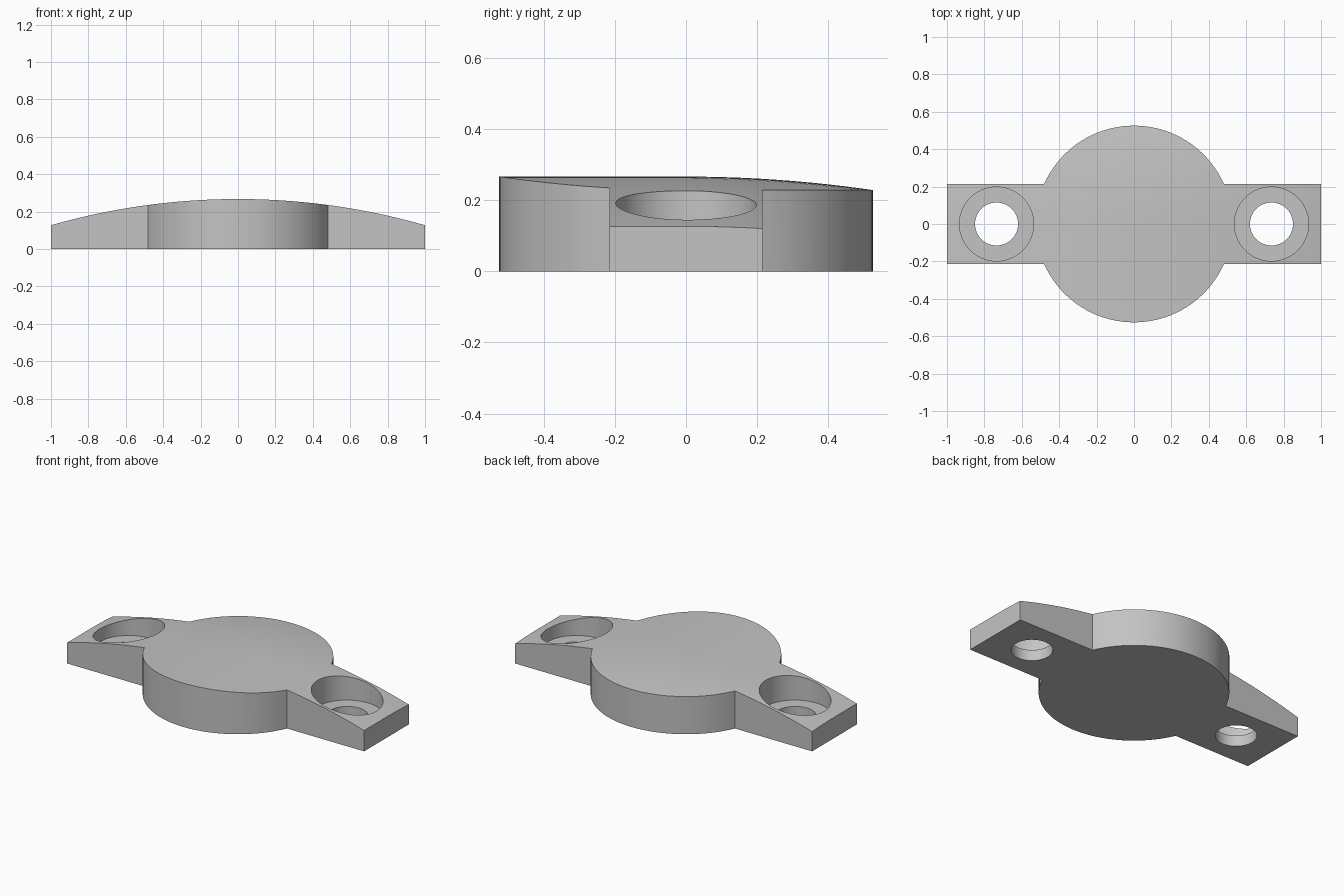
import bpy
import bmesh
import math

if "Cube" in bpy.data.objects:
    bpy.data.objects.remove(bpy.data.objects["Cube"], do_unlink=True)

DISC_R, ARM = 0.526, 0.215      # disc radius, half width of the arms
CROWN_R, TOP = 3.64, 0.267      # long crown radius and peak height
HOLE_X, BORE_R, HOLE_R, FLOOR = 0.735, 0.198, 0.115, 0.067

gray = bpy.data.materials.new("plain_gray")
gray.use_nodes = True
color = (0.55, 0.55, 0.55, 1)
gray.diffuse_color = color
gray.node_tree.nodes["Principled BSDF"].inputs["Base Color"].default_value = color


def finish(bm, name):
    bmesh.ops.recalc_face_normals(bm, faces=bm.faces)
    mesh = bpy.data.meshes.new(name)
    bm.to_mesh(mesh)
    bm.free()
    obj = bpy.data.objects.new(name, mesh)
    bpy.context.collection.objects.link(obj)
    return obj


def prism(name, outline, z0, z1):
    bm = bmesh.new()
    face = bm.faces.new([bm.verts.new((x, y, z0)) for x, y in outline])
    new = bmesh.ops.extrude_face_region(bm, geom=[face])["geom"]
    for v in new:
        if isinstance(v, bmesh.types.BMVert):
            v.co.z = z1
    return finish(bm, name)


def arc(r, a0, a1, n, cx=0.0):
    angles = [a0 + (a1 - a0) * i / n for i in range(n + 1)]
    return [(cx + r * math.cos(a), r * math.sin(a)) for a in angles]


def height(x, y):
    # crowned along x, with the rear half falling away gently
    return TOP - CROWN_R + math.sqrt(CROWN_R**2 - x * x) - 0.137 * max(y, 0)**2


# Crowned slab: curved top, flat base
bm = bmesh.new()
bmesh.ops.create_grid(bm, x_segments=44, y_segments=24, size=1)
for v in bm.verts:
    v.co.x *= 1.1
    v.co.y *= 0.6
extruded = bmesh.ops.extrude_face_region(bm, geom=bm.faces[:])["geom"]
tops = {g for g in extruded if isinstance(g, bmesh.types.BMVert)}
for v in bm.verts:
    v.co.z = height(v.co.x, v.co.y) if v in tops else 0
body = finish(bm, "mounting_plate")
body.data.materials.append(gray)

# Plan outline: disc with two straight arms
a = math.asin(ARM / DISC_R)
outline = arc(DISC_R, a, math.pi - a, 36) + [(-1, ARM), (-1, -ARM)]
outline += arc(DISC_R, math.pi + a, 2 * math.pi - a, 36) + [(1, -ARM), (1, ARM)]
cutters = [(prism("plan_cutter", outline, -0.1, 0.5), "INTERSECT")]

# Stepped screw holes
for side in (-1, 1):
    for name, r, z0 in (("bore_cutter", BORE_R, FLOOR), ("hole_cutter", HOLE_R, -0.1)):
        ring = arc(r, 0, 2 * math.pi, 64, side * HOLE_X)[:-1]
        cutters.append((prism(name, ring, z0, 0.5), "DIFFERENCE"))

bpy.ops.object.select_all(action="DESELECT")
bpy.context.view_layer.objects.active = body
body.select_set(True)
for cutter, operation in cutters:
    cutter.hide_render = True
    mod = body.modifiers.new(cutter.name, "BOOLEAN")
    mod.object = cutter
    mod.operation = operation
    mod.solver = "EXACT"
    bpy.ops.object.modifier_apply(modifier=mod.name)
    bpy.data.objects.remove(cutter, do_unlink=True)

bpy.ops.object.shade_smooth_by_angle(angle=math.radians(20))
